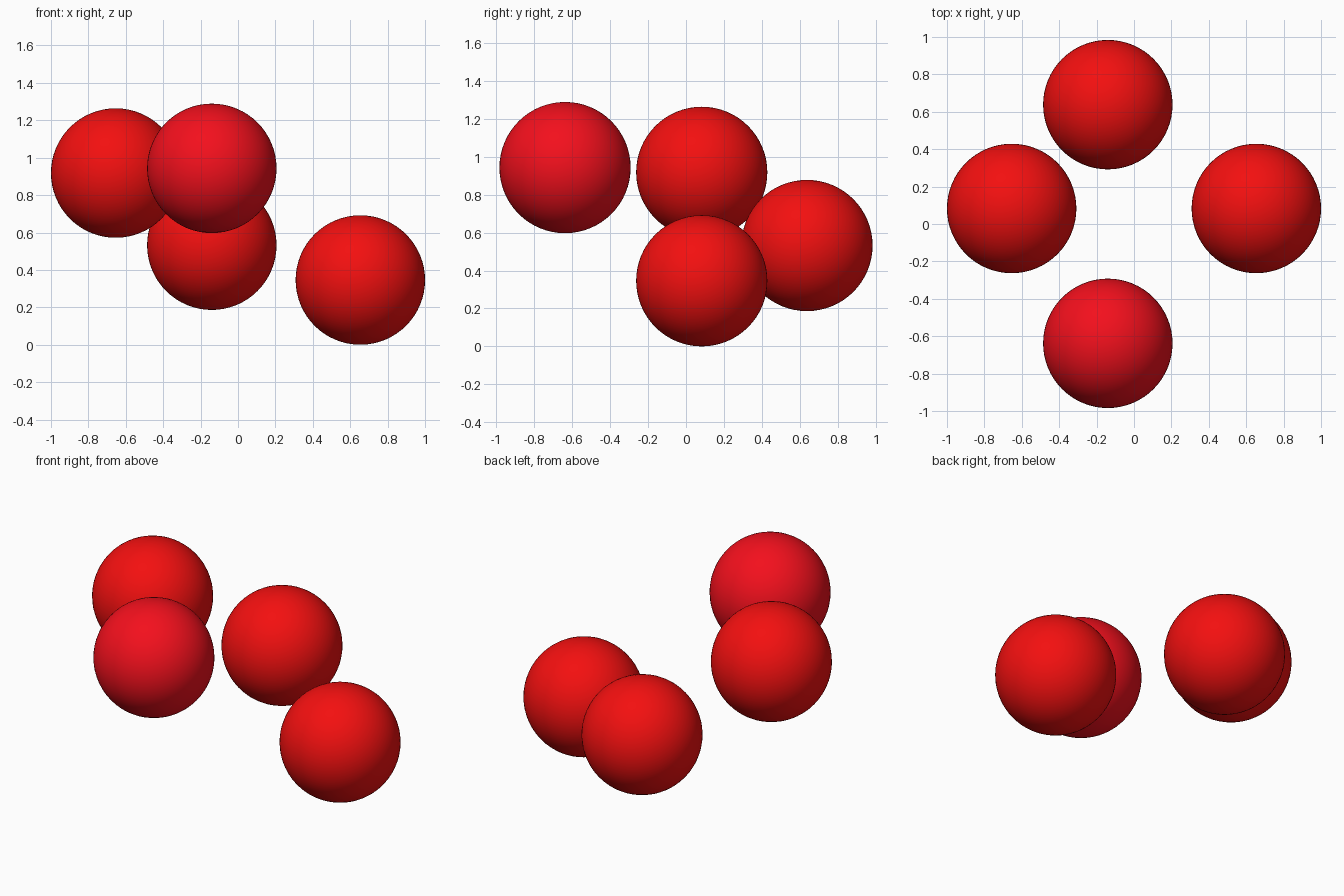
import bpy

if "Cube" in bpy.data.objects:
    bpy.data.objects.remove(bpy.data.objects["Cube"])

RADIUS = 0.346


def material(name, color):
    mat = bpy.data.materials.new(name)
    mat.diffuse_color = color
    mat.use_nodes = True
    mat.node_tree.nodes["Principled BSDF"].inputs["Base Color"].default_value = mat.diffuse_color
    return mat


red = material("red", (0.9, 0.005, 0.005, 1))
crimson = material("crimson", (0.9, 0.005, 0.012, 1))

# Four separate smooth balls at different heights
balls = [
    ("left_ball", (-0.654, 0.083, 0.918), red),
    ("right_ball", (0.654, 0.083, 0.346), red),
    ("back_ball", (-0.14, 0.638, 0.532), red),
    ("front_ball", (-0.14, -0.638, 0.943), crimson),
]

for name, center, mat in balls:
    bpy.ops.mesh.primitive_uv_sphere_add(
        segments=64, ring_count=32, radius=RADIUS, location=center)
    ball = bpy.context.object
    ball.name = name
    ball.data.materials.append(mat)
    bpy.ops.object.shade_smooth()
